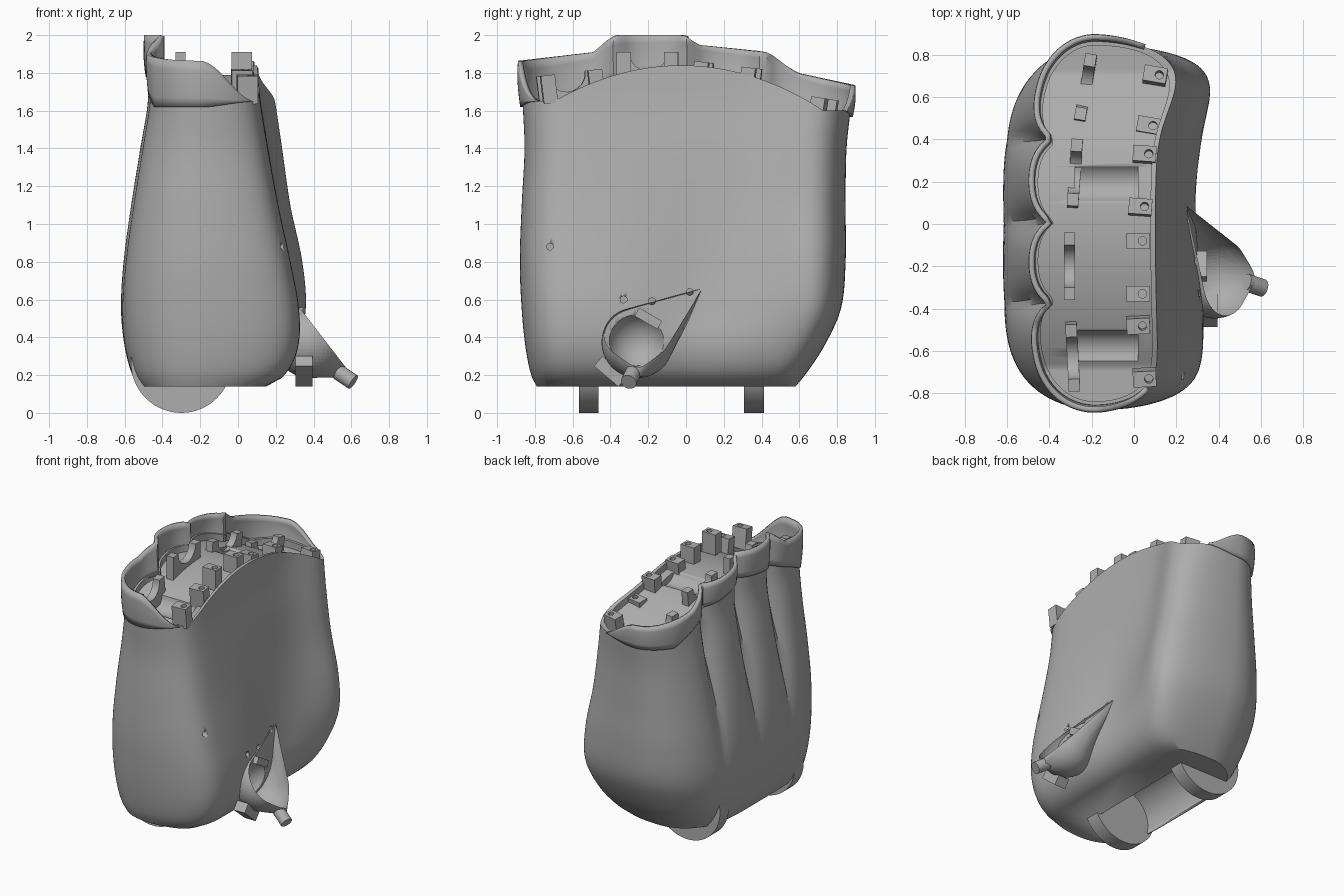
import bpy, bmesh, math
from mathutils import Matrix, Vector

cube = bpy.data.objects.get("Cube")
if cube:
    bpy.data.objects.remove(cube)

grey = bpy.data.materials.new("plain grey")
grey.use_nodes = True
colour = (0.42, 0.42, 0.42, 1)
grey.diffuse_color = colour
grey.node_tree.nodes["Principled BSDF"].inputs["Base Color"].default_value = colour

HALF = 90          # points along one side of the palm outline
LEVELS = 36


def finish(name, bm, smooth=True):
    bmesh.ops.recalc_face_normals(bm, faces=bm.faces[:])
    mesh = bpy.data.meshes.new(name)
    bm.to_mesh(mesh)
    bm.free()
    mesh.materials.append(grey)
    ob = bpy.data.objects.new(name, mesh)
    bpy.context.collection.objects.link(ob)
    bpy.ops.object.select_all(action='DESELECT')
    ob.select_set(True)
    bpy.context.view_layer.objects.active = ob
    if smooth:
        bpy.ops.object.shade_smooth_by_angle(angle=math.radians(35))
    return ob


def carve(ob, cutter):
    cutter.hide_render = True
    mod = ob.modifiers.new("carve", 'BOOLEAN')
    mod.operation = 'DIFFERENCE'
    mod.solver = 'EXACT'
    mod.object = cutter
    bpy.context.view_layer.objects.active = ob
    bpy.ops.object.modifier_apply(modifier=mod.name)
    bpy.data.objects.remove(cutter)


def rod(bm, centre, axis, radius, length, sides=40):
    turn = Vector(axis).to_track_quat('Z', 'Y').to_matrix().to_4x4()
    bmesh.ops.create_cone(bm, cap_ends=True, segments=sides, radius1=radius, radius2=radius,
                          depth=length, matrix=Matrix.Translation(centre) @ turn)


def ball(bm, centre, radius):
    bmesh.ops.create_uvsphere(bm, u_segments=48, v_segments=32, radius=radius,
                              matrix=Matrix.Translation(centre))


def block(bm, place, centre, size):
    bmesh.ops.create_cube(bm, size=1, matrix=place @ Matrix.Translation(centre)
                          @ Matrix.Diagonal((*size, 1)))


def smooth_step(v):
    v = min(max(v, 0), 1)
    return v * v * (3 - 2 * v)


def lookup(rows, key, curved=True):
    """Interpolate table rows on their first column."""
    key = min(max(key, rows[0][0]), rows[-1][0])
    i = max(k for k in range(len(rows) - 1) if rows[k][0] <= key)
    a, b = rows[i], rows[i + 1]
    before, after = rows[max(i - 1, 0)], rows[min(i + 2, len(rows) - 1)]
    span = b[0] - a[0]
    u = (key - a[0]) / span
    out = []
    for c in range(1, len(a)):
        if not curved:
            out.append(a[c] + (b[c] - a[c]) * u)
            continue
        m = (b[c] - before[c]) / (b[0] - before[0]) * span
        n = (after[c] - a[c]) / (after[0] - a[0]) * span
        d = b[c] - a[c]
        out.append(a[c] + u * (m + u * (3 * d - 2 * m - n + u * (m + n - 2 * d))))
    return out


# height: front y, back y, finger side x, palm side x, thumb lobe, valley
PROFILE = [(.14, -.79, .58, -.52, .15, 0, 0), (.2, -.82, .63, -.56, .25, 0, .01),
           (.35, -.85, .73, -.6, .32, .01, .03), (.55, -.87, .82, -.62, .325, .045, .06),
           (.8, -.88, .845, -.61, .28, .07, .05), (1.1, -.87, .845, -.575, .215, .07, .02),
           (1.4, -.855, .85, -.53, .16, .08, 0), (1.65, -.865, .875, -.49, .12, .08, 0),
           (1.85, -.87, .88, -.49, .1, .06, 0)]
RIM = [(-.89, 1.86), (-.48, 1.91), (-.37, 2), (0, 2), (.05, 1.95), (.42, 1.91), (.58, 1.8), (.89, 1.73)]


def deck(y):
    return max(1.84 - .42 * (y + .03) ** 2, 1.6 if y > 0 else 1.65)


def outline(k, z):
    t = math.pi * k / HALF
    s = -math.cos(t)
    front, back, left, right, lobe, valley = lookup(PROFILE, z)
    y = (front + back) / 2 + (back - front) / 2 * s
    mid = (left + right) / 2
    if k <= HALF:
        depth = .1 * smooth_step((z - .4) / 1.1)
        groove = sum(math.exp(-abs(y - g) / .07) for g in (-.37, .01, .4))
        edge, power = left + depth * groove, (5 if s < 0 else 4)
    else:
        edge = right + lobe * math.exp(-((y - .68) / .22) ** 2) - valley * math.exp(-((y - .08) / .3) ** 2)
        power = 10 if s < 0 else 14
    fullness = math.sqrt(max(1 - abs(s) ** power, 0))
    return Vector((mid + (edge - mid) * fullness, y, z))


def loft(bm, rings):
    for low, high in zip(rings, rings[1:]):
        for k in range(len(low)):
            j = (k + 1) % len(low)
            bm.faces.new((low[k], low[j], high[j], high[k]))


# Palm body with a crowned deck sunk inside a lip
bm = bmesh.new()
tops = [deck(-.87 * math.cos(math.pi * k / HALF)) for k in range(2 * HALF)]
rings = []
for level in range(LEVELS + 1):
    rings.append([bm.verts.new(outline(k, .14 + (z - .14) * level / LEVELS)) for k, z in enumerate(tops)])
for drop in (0, .05):
    ring = []
    for v in rings[LEVELS]:
        x, y, z = v.co
        ring.append(bm.verts.new(((x + .19) * .92 - .19, y * .97, z - drop)))
    rings.append(ring)
loft(bm, rings)
bm.faces.new(rings[0])
top = rings[-1]
for k in range(HALF):
    corners = (top[k], top[k + 1], top[-k - 1], top[-k])
    bm.faces.new(list(dict.fromkeys(corners)))
body = finish("palm_body", bm)

# Recesses: wrist trough, two deck saddles, thumb pocket and screw holes
CUP = Vector((.38, -.257, .375))
bm = bmesh.new()
rod(bm, (-.3, -.075, .2), (0, 1, 0), .21, .8)
for y in (.2, -.6):
    rod(bm, (-.13, y, deck(y)), (1, 0, 0), .1, .3)
for y, z in ((-.72, .88), (-.33, .6), (-.18, .59), (.02, .64)):
    rod(bm, (.3, y, z), (1, 0, 0), .018, .3, 16)
ball(bm, CUP, .16)
carve(body, finish("recess_cutter", bm))

# Scalloped rim around the finger bases
bm = bmesh.new()
rings, spare = [], []
for step in range(6):
    u = step / 5
    ring = []
    for k, base in enumerate(tops):
        p = outline(k, base)
        keep = 1 - smooth_step((p.x + .2) / .28)
        high = base + keep * (lookup(RIM, p.y, False)[0] - base)
        low = base - .03 * keep
        flare = 1 + .035 * keep * math.sin(u * 2.2)
        ring.append(bm.verts.new(((p.x + .19) * flare - .19, p.y * (1 + (flare - 1) * .5),
                                  low + (high - low) * u)))
        if keep < .004:
            spare.append(ring[-1])
    rings.append(ring)
loft(bm, rings)
bmesh.ops.delete(bm, geom=spare, context='VERTS')
rim = finish("finger_rim", bm)
wall = rim.modifiers.new("wall", 'SOLIDIFY')
wall.thickness = .026
wall.offset = 0

# Motor brackets: one saddle and two drilled posts for each finger
posts, drills, saddles = bmesh.new(), bmesh.new(), bmesh.new()
# saddle x, saddle y, top height, slope, post x and y pairs, yaw in degrees
FINGERS = [(-.23, .63, 1.68, -.16, (.1, .69), (.07, .45), -10),
           (-.28, .23, 1.84, -.12, (.05, .32), (.03, .07), -4),
           (-.305, -.2, 1.91, 0, (.02, -.08), (.02, -.33), 0),
           (-.29, -.62, 1.8, .12, (.02, -.47), (.05, -.72), 3)]

for x, y, height, slope, first, second, yaw in FINGERS:
    def seat(px, py):
        return (Matrix.Translation((px, py, height - .12 + slope * (py - y)))
                @ Matrix.Rotation(math.atan(slope), 4, 'X') @ Matrix.Rotation(math.radians(yaw), 4, 'Z'))
    for spot in (first, second):
        place = seat(*spot)
        block(posts, place, (0, 0, .045), (.11, .075, .15))
        bmesh.ops.create_cone(drills, cap_ends=True, segments=20, radius1=.02, radius2=.02,
                              depth=.1, matrix=place @ Matrix.Translation((.02, 0, .11)))
    # U-shaped saddle profile, extruded across x
    arc = [(.1 * math.cos(a), .12 - .1 * math.sin(a)) for a in (math.pi * i / 12 for i in range(13))]
    profile = [(.16, -.06), (.16, .12)] + arc + [(-.16, .12), (-.16, -.06)]
    place = seat(x, y)
    face = saddles.faces.new([saddles.verts.new(place @ Vector((-.027, a, b))) for a, b in profile])
    moved = bmesh.ops.extrude_face_region(saddles, geom=[face])["geom"]
    bmesh.ops.translate(saddles, verts=[v for v in moved if isinstance(v, bmesh.types.BMVert)],
                        vec=place.to_3x3() @ Vector((.054, 0, 0)))
post_ob = finish("motor_posts", posts, False)
carve(post_ob, finish("drill_cutter", drills))
finish("motor_saddles", saddles)

# Wrist hinge discs
for name, y in (("front_wrist_disc", -.515), ("back_wrist_disc", .36)):
    bm = bmesh.new()
    rod(bm, (-.3, y, .267), (0, 1, 0), .267, .105, 64)
    finish(name, bm)

# Thumb socket: teardrop shell, sliced on a slant and hollowed
bm = bmesh.new()
ball(bm, CUP, .19)
for tip in ((.25, .085, .66), (.2, .07, .6), (.57, -.25, .19)):
    bm.verts.new(tip)
hull = bmesh.ops.convex_hull(bm, input=bm.verts[:])
inside = [g for g in hull["geom_interior"] if isinstance(g, bmesh.types.BMVert)]
bmesh.ops.delete(bm, geom=inside, context='VERTS')
slant = Vector((.79, 0, .61))
bmesh.ops.bisect_plane(bm, geom=bm.verts[:] + bm.edges[:] + bm.faces[:], plane_co=slant * .6,
                       plane_no=slant, clear_outer=True)
bmesh.ops.holes_fill(bm, edges=[e for e in bm.edges if e.is_boundary], sides=0)
socket = finish("thumb_socket", bm)
bm = bmesh.new()
ball(bm, CUP + Vector((.005, -.01, .004)), .158)
carve(socket, finish("pocket_cutter", bm))

# Socket collars and pivot pin
bm = bmesh.new()
rod(bm, (.57, -.29, .19), (.6, -.2, -.4), .042, .1)
finish("thumb_pivot", bm)
bm = bmesh.new()
for centre, size, tilt in (((.35, -.4, .22), (.09, .17, .07), -40), ((.31, -.2, .5), (.07, .14, .05), -30)):
    block(bm, Matrix.Translation(centre) @ Matrix.Rotation(math.radians(tilt), 4, 'X'), (0, 0, 0), size)
finish("thumb_collars", bm, False)
